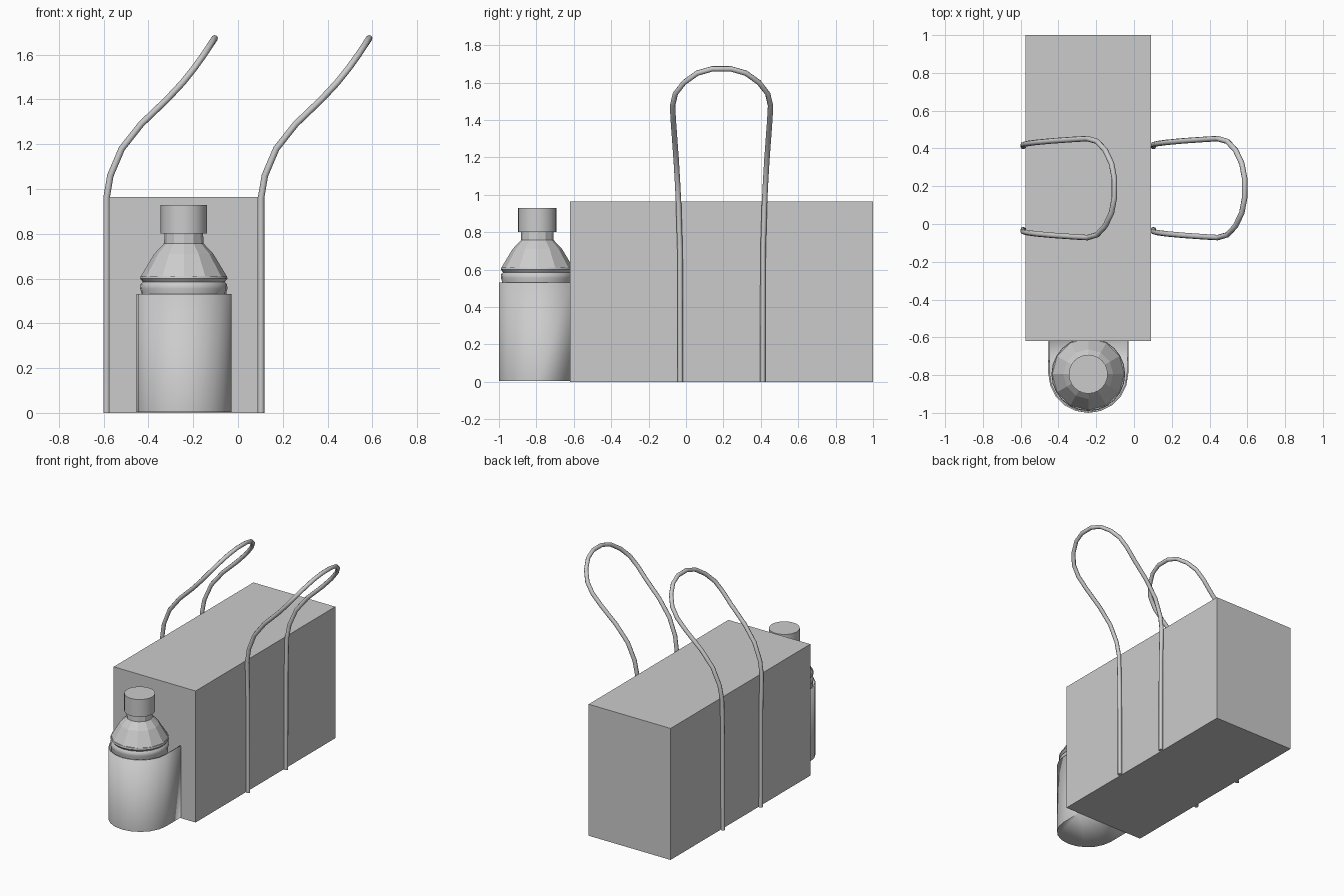
import bpy, bmesh, math

if "Cube" in bpy.data.objects:
    bpy.data.objects.remove(bpy.data.objects["Cube"])

grey = bpy.data.materials.new("soft grey")
grey.diffuse_color = (0.6, 0.6, 0.6, 1)
grey.use_nodes = True
grey.node_tree.nodes["Principled BSDF"].inputs["Base Color"].default_value = grey.diffuse_color


def add_mesh(name, bm, smooth=None):
    bmesh.ops.recalc_face_normals(bm, faces=bm.faces[:])
    me = bpy.data.meshes.new(name)
    bm.to_mesh(me)
    bm.free()
    ob = bpy.data.objects.new(name, me)
    bpy.context.collection.objects.link(ob)
    me.materials.append(grey)
    if smooth:
        bpy.ops.object.select_all(action='DESELECT')
        ob.select_set(True)
        bpy.context.view_layer.objects.active = ob
        bpy.ops.object.shade_smooth_by_angle(angle=math.radians(smooth))
    return ob


def lathe(name, profile, sides, centre, smooth=None):
    """Turn (radius, z) pairs around a vertical axis and cap both ends."""
    bm = bmesh.new()
    rings = []
    for r, z in profile:
        rings.append([bm.verts.new((centre[0] + r * math.cos(2 * math.pi * i / sides),
                                    centre[1] + r * math.sin(2 * math.pi * i / sides), z))
                      for i in range(sides)])
    for a, b in zip(rings, rings[1:]):
        for i in range(sides):
            j = (i + 1) % sides
            bm.faces.new((a[i], a[j], b[j], b[i]))
    bm.faces.new(rings[0])
    bm.faces.new(rings[-1])
    return add_mesh(name, bm, smooth)


# Bag body
bm = bmesh.new()
bmesh.ops.create_cube(bm, size=1)
for v in bm.verts:
    v.co = (-0.2425 + v.co.x * 0.665, 0.19 + v.co.y * 1.62, 0.4825 + v.co.z * 0.965)
add_mesh("bag_body", bm)

# Handles: half of the loop as (x offset, half width, z), mirrored over the middle
half = [(0, 0.22, 0.0), (0, 0.222, 0.7), (0, 0.23, 0.96), (0.017, 0.235, 1.06),
        (0.068, 0.242, 1.18), (0.155, 0.25, 1.29), (0.27, 0.258, 1.40),
        (0.34, 0.262, 1.475), (0.392, 0.247, 1.54), (0.435, 0.20, 1.60),
        (0.468, 0.13, 1.65), (0.483, 0.05, 1.673)]
loop = [(x, -w, z) for x, w, z in half] + [(x, w, z) for x, w, z in reversed(half)]
for name, x0 in (("left_handle", -0.587), ("right_handle", 0.103)):
    cu = bpy.data.curves.new(name, 'CURVE')
    cu.dimensions = '3D'
    cu.bevel_depth = 0.0145
    cu.bevel_resolution = 2
    cu.use_fill_caps = True
    sp = cu.splines.new('POLY')
    sp.points.add(len(loop) - 1)
    for p, (x, y, z) in zip(sp.points, loop):
        p.co = (x0 + x, 0.19 + y, z, 1)
    sp.use_smooth = True
    cu.materials.append(grey)
    bpy.context.collection.objects.link(bpy.data.objects.new(name, cu))

# Open bottle pocket: rounded U outline with a floor
CX, CY = -0.242, -0.79
outline = [(CX - 0.212, -0.62)]
for i in range(11):
    a = math.pi + math.pi * i / 10
    outline.append((CX + 0.212 * math.cos(a), CY + 0.21 * math.sin(a)))
outline.append((CX + 0.212, -0.62))
bm = bmesh.new()
low = [bm.verts.new((x, y, 0.005)) for x, y in outline]
top = [bm.verts.new((x, y, 0.53)) for x, y in outline]
for i in range(len(outline) - 1):
    bm.faces.new((low[i], low[i + 1], top[i + 1], top[i]))
bm.faces.new(low)
pocket = add_mesh("bottle_pocket", bm, 35)
mod = pocket.modifiers.new("wall", 'SOLIDIFY')
mod.thickness = 0.008
mod.offset = -1

# Bottle
axis = (CX, CY - 0.005)
lathe("bottle_body", [(0.18, 0.02), (0.19, 0.05), (0.19, 0.54), (0.195, 0.555),
                      (0.193, 0.575), (0.183, 0.585), (0.195, 0.60), (0.192, 0.612)],
      24, axis, 40)
lathe("bottle_shoulder", [(0.192, 0.61), (0.132, 0.71), (0.088, 0.757), (0.086, 0.81)],
      12, axis)
lathe("bottle_cap", [(0.103, 0.80), (0.103, 0.928)], 24, axis, 40)
